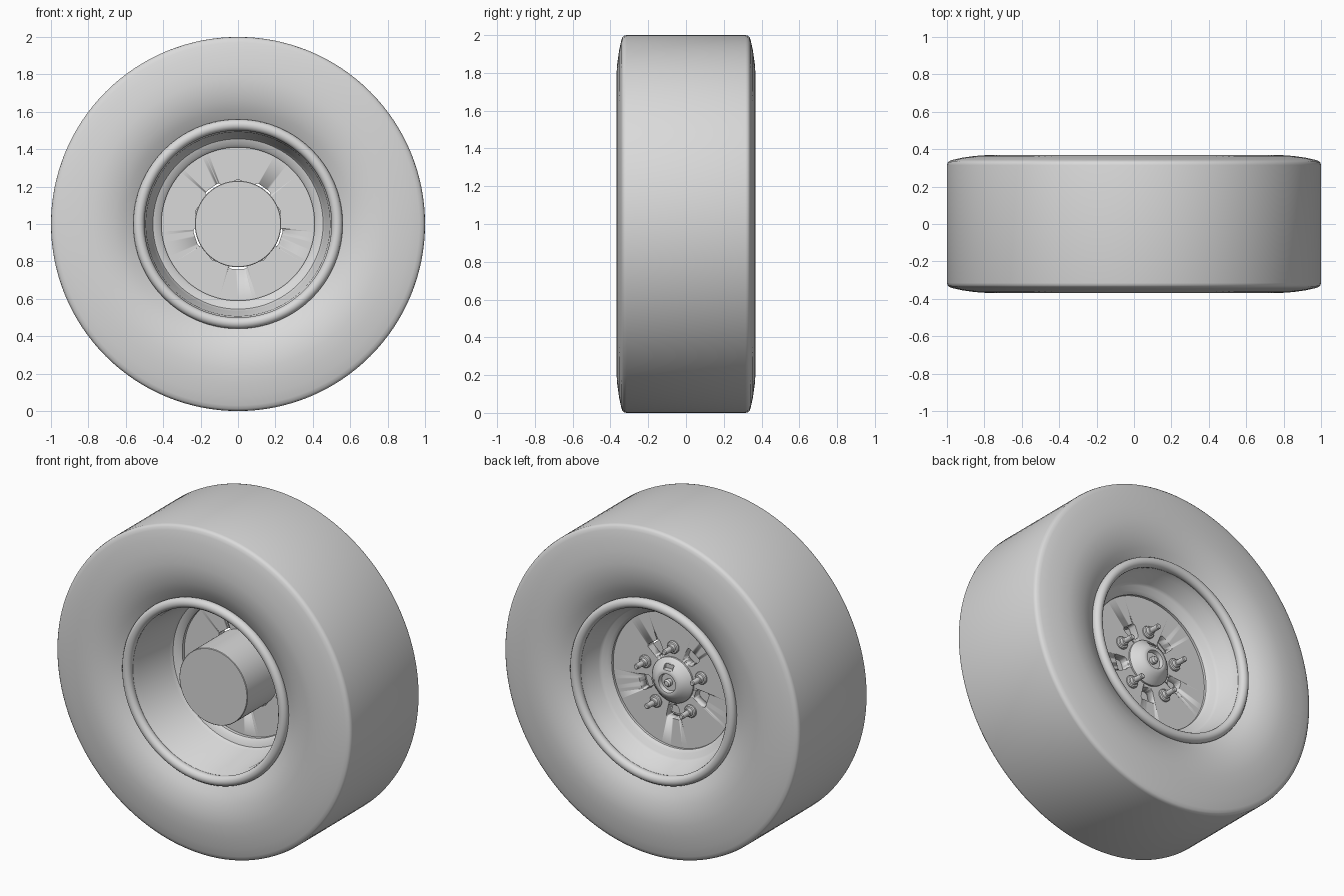
import bpy, bmesh, math
from mathutils import Matrix, Vector

if "Cube" in bpy.data.objects:
    bpy.data.objects.remove(bpy.data.objects["Cube"])

GREY = (0.7, 0.7, 0.7, 1)
grey = bpy.data.materials.new("plain grey")
grey.use_nodes = True
grey.diffuse_color = GREY
grey.node_tree.nodes["Principled BSDF"].inputs["Base Color"].default_value = GREY
CENTRE = Vector((0, 0, 1))
LUGS = 5


def finish(name, bm, angle=35):
    """Turn a bmesh into a smooth-shaded object on the wheel centre."""
    bmesh.ops.recalc_face_normals(bm, faces=bm.faces)
    me = bpy.data.meshes.new(name)
    bm.to_mesh(me)
    bm.free()
    me.shade_smooth()
    me.set_sharp_from_angle(angle=math.radians(angle))
    me.materials.append(grey)
    ob = bpy.data.objects.new(name, me)
    ob.location = CENTRE
    bpy.context.collection.objects.link(ob)
    return ob


def add_lathe(bm, profile, steps, closed=False):
    """Spin (radius, y) points about the axle."""
    vs = [bm.verts.new((0, y, r)) for r, y in profile]
    es = [bm.edges.new(p) for p in zip(vs, vs[1:])]
    if closed:
        es.append(bm.edges.new((vs[-1], vs[0])))
    bmesh.ops.spin(bm, geom=vs + es, cent=(0, 0, 0), axis=(0, 1, 0),
                   angle=math.tau, steps=steps, use_duplicate=False)
    bmesh.ops.remove_doubles(bm, verts=bm.verts, dist=1e-4)


def lathe(name, profile, closed=False, steps=128, angle=35):
    bm = bmesh.new()
    add_lathe(bm, profile, steps, closed)
    return finish(name, bm, angle)


def cut(target, cutter):
    mod = target.modifiers.new("cut", "BOOLEAN")
    mod.operation = "DIFFERENCE"
    mod.solver = "EXACT"
    mod.object = cutter
    cutter.hide_render = True
    cutter.hide_viewport = True
    cutter.display_type = "WIRE"


# Tyre: bulging sidewalls, tight shoulders and a flat tread
side = [(0.52, 0.28), (0.56, 0.305), (0.61, 0.333), (0.66, 0.352),
        (0.72, 0.365), (0.78, 0.369), (0.85, 0.364), (0.92, 0.354),
        (0.97, 0.343), (0.988, 0.337), (0.997, 0.328), (1.0, 0.315)]
lathe("tyre", side + [(r, -y) for r, y in reversed(side)], closed=True)

# Rolled rim lips on both sides
for name, s in (("front_rim_lip", -1), ("back_rim_lip", 1)):
    ring = [(0.53 + 0.03 * math.cos(a), s * (0.315 + 0.03 * math.sin(a)))
            for a in (math.tau * i / 14 for i in range(14))]
    lathe(name, ring, closed=True, angle=60)

# Rim barrel: stepped inside, narrowing to the wheel disc
lathe("rim_barrel", [
    (0.53, -0.3), (0.51, -0.32), (0.505, -0.28), (0.492, -0.26), (0.467, 0.0),
    (0.455, 0.02), (0.425, 0.03), (0.41, 0.045), (0.41, 0.135),
    (0.425, 0.155), (0.455, 0.165), (0.468, 0.18), (0.492, 0.26),
    (0.505, 0.28), (0.51, 0.32), (0.53, 0.3)], closed=True)

# Wheel disc
disc = lathe("wheel_disc", [(0, 0.065), (0.415, 0.065), (0.415, 0.12), (0, 0.12)])

# Rounded openings in the disc, between the studs
bm = bmesh.new()
for i in range(LUGS):
    part = bmesh.new()
    bmesh.ops.create_cube(part, size=1)
    for v in part.verts:
        width = 0.105 if v.co.z > 0 else 0.065
        v.co = (v.co.x * width, 0.1 + v.co.y * 0.15, 0.197 + v.co.z * 0.085)
    edges = [e for e in part.edges
             if abs(e.verts[0].co.y - e.verts[1].co.y) > 0.1]
    bmesh.ops.bevel(part, geom=edges, offset=0.018, segments=4,
                    profile=0.5, affect="EDGES")
    turn = Matrix.Rotation(math.tau * (i + 0.5) / LUGS, 4, "Y")
    bmesh.ops.transform(part, matrix=turn, verts=part.verts)
    me = bpy.data.meshes.new("opening")
    part.to_mesh(me)
    part.free()
    bm.from_mesh(me)
    bpy.data.meshes.remove(me)
cut(disc, finish("opening_cutter", bm))

# Brake drum filling the front of the hub
lathe("hub_drum", [(0, -0.24), (0.228, -0.24), (0.231, -0.237),
                   (0.231, 0.07), (0, 0.07)])

# Wheel studs with flanged nuts
stud = [(0, 0.055), (0.038, 0.055), (0.038, 0.128), (0.033, 0.134),
        (0.024, 0.136), (0.022, 0.155), (0.016, 0.157), (0.016, 0.212),
        (0.012, 0.217), (0, 0.217)]
for i in range(LUGS):
    ob = lathe(f"wheel_stud_{i + 1}", stud, steps=24)
    a = math.tau * i / LUGS
    ob.location = CENTRE + 0.2 * Vector((math.sin(a), 0, math.cos(a)))

# Domed hub cap with a sunken centre and a small nub
cap = lathe("hub_cap", [
    (0, 0.1), (0.138, 0.1), (0.138, 0.13), (0.13, 0.14), (0.118, 0.15),
    (0.1, 0.168), (0.08, 0.181), (0.066, 0.186), (0.057, 0.184),
    (0.052, 0.16), (0.022, 0.16), (0.022, 0.18), (0.014, 0.19), (0, 0.192)],
    steps=64)
bm = bmesh.new()
bmesh.ops.create_cube(bm, size=1)
for v in bm.verts:
    v.co = (v.co.x * 0.06, 0.18 + v.co.y * 0.06, 0.093 + v.co.z * 0.03)
cut(cap, finish("cap_notch_cutter", bm))
